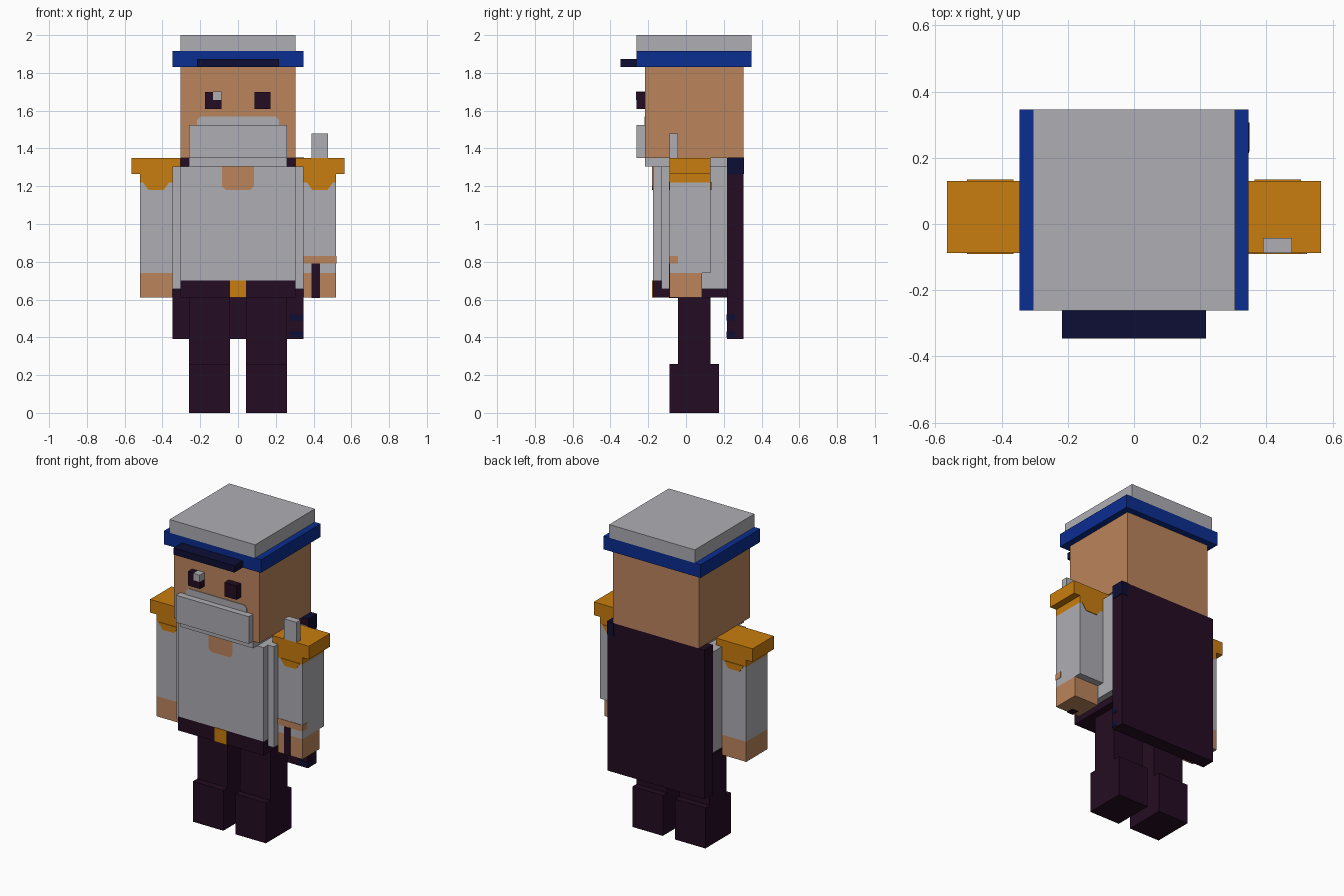
import bpy
import bmesh

cube = bpy.data.objects.get("Cube")
if cube:
    bpy.data.objects.remove(cube, do_unlink=True)


def linear(v):
    v /= 255
    return v / 12.92 if v <= 0.04045 else ((v + 0.055) / 1.055) ** 2.4


def material(name, *rgb):
    m = bpy.data.materials.new(name)
    colour = [linear(v) for v in rgb] + [1.0]
    m.use_nodes = True
    m.diffuse_color = colour
    m.node_tree.nodes["Principled BSDF"].inputs["Base Color"].default_value = colour
    return m


WHITE = material("pale grey", 174, 174, 180)
SKIN = material("tan skin", 187, 133, 92)
GOLD = material("gold", 200, 125, 14)
BLUE = material("blue", 11, 45, 144)
NAVY = material("navy", 13, 13, 53)
DARK = material("dark plum", 36, 12, 34)


def finish(name, bm, mat):
    bmesh.ops.recalc_face_normals(bm, faces=bm.faces)
    mesh = bpy.data.meshes.new(name)
    bm.to_mesh(mesh)
    bm.free()
    mesh.materials.append(mat)
    ob = bpy.data.objects.new(name, mesh)
    bpy.context.collection.objects.link(ob)
    return ob


def box(name, mat, x, y, z):
    """Box from (min, max) ranges on each axis."""
    bm = bmesh.new()
    bmesh.ops.create_cube(bm, size=1)
    for v in bm.verts:
        v.co = [r[0] if c < 0 else r[1] for c, r in zip(v.co, (x, y, z))]
    return finish(name, bm, mat)


def plate(name, mat, cx, half_profile, y, depth=0.004):
    """Thin symmetric plate from half-width and height steps."""
    outline = half_profile + [(-w, z) for w, z in reversed(half_profile)]
    bm = bmesh.new()
    face = bm.faces.new([bm.verts.new((cx + w, y, z)) for w, z in outline])
    out = bmesh.ops.extrude_face_region(bm, geom=[face])
    for v in out["geom"]:
        if isinstance(v, bmesh.types.BMVert):
            v.co.y += depth
    return finish(name, bm, mat)


def wide(half):
    return (-half, half)


# Head and face
box("head", SKIN, wide(.305), (-.217, .305), (1.35, 1.83))
box("beard", WHITE, wide(.26), (-.261, -.217), (1.35, 1.525))
plate("moustache", WHITE, 0, [(.217, 1.525), (.217, 1.55), (.2, 1.568)], -.221)
box("collar", WHITE, wide(.26), (-.217, .217), (1.305, 1.35))
box("right_eye", DARK, (-.175, -.088), (-.261, -.217), (1.61, 1.7))
box("left_eye", DARK, (.087, .172), (-.261, -.217), (1.61, 1.7))
box("eye_glint", WHITE, (-.132, -.087), (-.265, -.217), (1.657, 1.701))

# Cap
box("cap_band", BLUE, wide(.346), (-.261, .346), (1.83, 1.915))
box("cap_top", WHITE, wide(.305), (-.261, .346), (1.915, 2))
box("cap_visor", NAVY, wide(.217), (-.346, -.261), (1.83, 1.873))

# Torso and belt
box("torso", WHITE, wide(.305), (-.175, .217), (.7, 1.305))
box("belt", DARK, wide(.305), (-.175, .217), (.61, .7))
box("belt_buckle", GOLD, wide(.043), (-.179, -.17), (.61, .7))
plate("open_collar_patch", SKIN, 0,
      [(.065, 1.18), (.085, 1.2), (.085, 1.304)], -.179)

# Cape with a few navy lining patches
box("cape", DARK, wide(.346), (.217, .305), (.39, 1.35))
box("cape_side_patch", NAVY, (.3, .349), (.219, .307), (1.265, 1.351))
for z in (.4, .49):
    box("cape_lining_patch", NAVY, (.27, .348), (.214, .26), (z, z + .03))

ARM_Y = (-.087, .13)
for side, s in (("left", 1), ("right", -1)):

    def part(name, mat, x, y, z):
        return box(side + "_" + name, mat, sorted((s * x[0], s * x[1])), y, z)

    # Coat side panel
    part("coat_side", WHITE, (.305, .346), (-.13, .217), (.655, 1.305))

    # Arm, shoulder trim and epaulette
    arm_x = (.346, .52)
    part("sleeve", WHITE, arm_x, ARM_Y, (.74, 1.22))
    part("shoulder_trim", GOLD, arm_x, ARM_Y, (1.22, 1.265))
    part("epaulette", GOLD, (.346, .565), ARM_Y, (1.265, 1.35))
    part("epaulette_inner", GOLD, (.305, .346), ARM_Y, (1.305, 1.35))
    for y in (-.091, .13):
        plate(side + "_trim_scallop", GOLD, s * .434,
              [(.04, 1.18), (.055, 1.2), (.07, 1.222)], y)
    part("hand", SKIN, arm_x, (-.087, .085 if s > 0 else .13), (.61, .74))

    # Leg and boot
    part("leg", DARK, (.043, .26), (-.043, .13), (.26, .61))
    part("boot", DARK, (.043, .26), (-.087, .174), (0, .26))

# Items held by the left arm
box("left_fingers", SKIN, (.346, .522), (-.09, -.043), (.79, .83))
box("stick_handle", DARK, (.39, .434), (-.091, -.043), (.607, .79))
box("stick_tip", WHITE, (.39, .477), (-.087, -.043), (1.35, 1.48))
